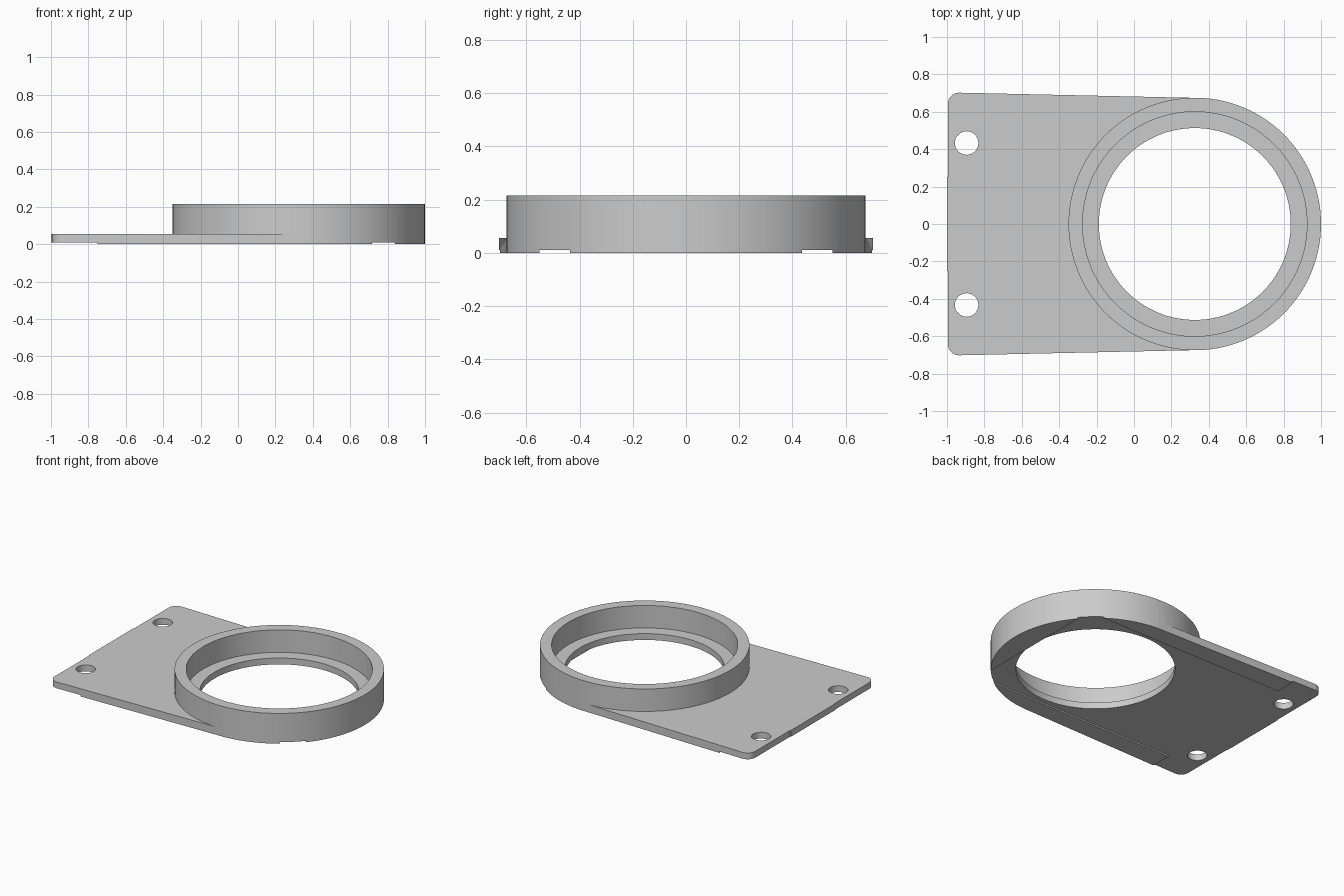
import bpy
import bmesh
from math import cos, sin, pi, radians

cube = bpy.data.objects.get("Cube")
if cube:
    bpy.data.objects.remove(cube)

RING_X = 0.325
PLATE_TOP = 0.055
RECESS = 0.01

grey = bpy.data.materials.new("light_grey")
grey.use_nodes = True
colour = (0.6, 0.6, 0.6, 1)
grey.diffuse_color = colour
grey.node_tree.nodes["Principled BSDF"].inputs["Base Color"].default_value = colour


def arc(cx, cy, r, start, end, steps):
    """Points along an arc, angles in degrees."""
    angles = [radians(start + (end - start) * i / steps) for i in range(steps + 1)]
    return [(cx + r * cos(a), cy + r * sin(a)) for a in angles]


def circle(cx, cy, r, steps=128):
    return arc(cx, cy, r, 0, 360, steps)[:-1]


def prism(name, outline, z0, z1):
    """Extrude a counter-clockwise outline between two heights."""
    bm = bmesh.new()
    face = bm.faces.new([bm.verts.new((x, y, z0)) for x, y in outline])
    grown = bmesh.ops.extrude_face_region(bm, geom=[face])
    top = [v for v in grown["geom"] if isinstance(v, bmesh.types.BMVert)]
    bmesh.ops.translate(bm, verts=top, vec=(0, 0, z1 - z0))
    bmesh.ops.recalc_face_normals(bm, faces=bm.faces)
    mesh = bpy.data.meshes.new(name)
    bm.to_mesh(mesh)
    bm.free()
    mesh.materials.append(grey)
    obj = bpy.data.objects.new(name, mesh)
    bpy.context.collection.objects.link(obj)
    return obj


def combine(target, other, operation):
    """Apply a boolean and discard the second solid."""
    mod = target.modifiers.new("boolean", "BOOLEAN")
    mod.operation = operation
    mod.solver = "EXACT"
    mod.object = other
    other.hide_render = True
    bpy.context.view_layer.objects.active = target
    bpy.ops.object.modifier_apply(modifier=mod.name)
    bpy.data.objects.remove(other)


# Tapered plate: rounded outer corners, shallow tab on the end edge
upper = [(0.339, 0.674)] + arc(-0.935, 0.642, 0.06, 89, 180, 10) + [(-0.995, 0.25), (-1, 0.25)]
lower = [(x, -y) for x, y in reversed(upper)]
bracket = prism("ring_bracket", upper + lower, 0, PLATE_TOP)

# Raised ring
combine(bracket, prism("ring_wall", circle(RING_X, 0, 0.675), 0, 0.215), "UNION")

# Wide seat above a narrower through bore, leaving a ledge
combine(bracket, prism("seat_cutter", circle(RING_X, 0, 0.6), PLATE_TOP, 0.4), "DIFFERENCE")
combine(bracket, prism("bore_cutter", circle(RING_X, 0, 0.513), -0.2, 0.4), "DIFFERENCE")

# Mounting holes
for side in (-1, 1):
    hole = prism("hole_cutter", circle(-0.895, side * 0.433, 0.063, 48), -0.2, 0.2)
    combine(bracket, hole, "DIFFERENCE")

# Shallow underside recess, leaving side rails and a front pad
half = [(0.84, 0.55), (-0.75, 0.55), (-0.75, 1), (-1.2, 1)]
recess = half + [(x, -y) for x, y in reversed(half)]
combine(bracket, prism("recess_cutter", recess, -0.2, RECESS), "DIFFERENCE")

# Smooth round walls, crisp rims
bpy.ops.object.select_all(action="DESELECT")
bracket.select_set(True)
bpy.context.view_layer.objects.active = bracket
bpy.ops.object.shade_smooth_by_angle(angle=radians(30))
